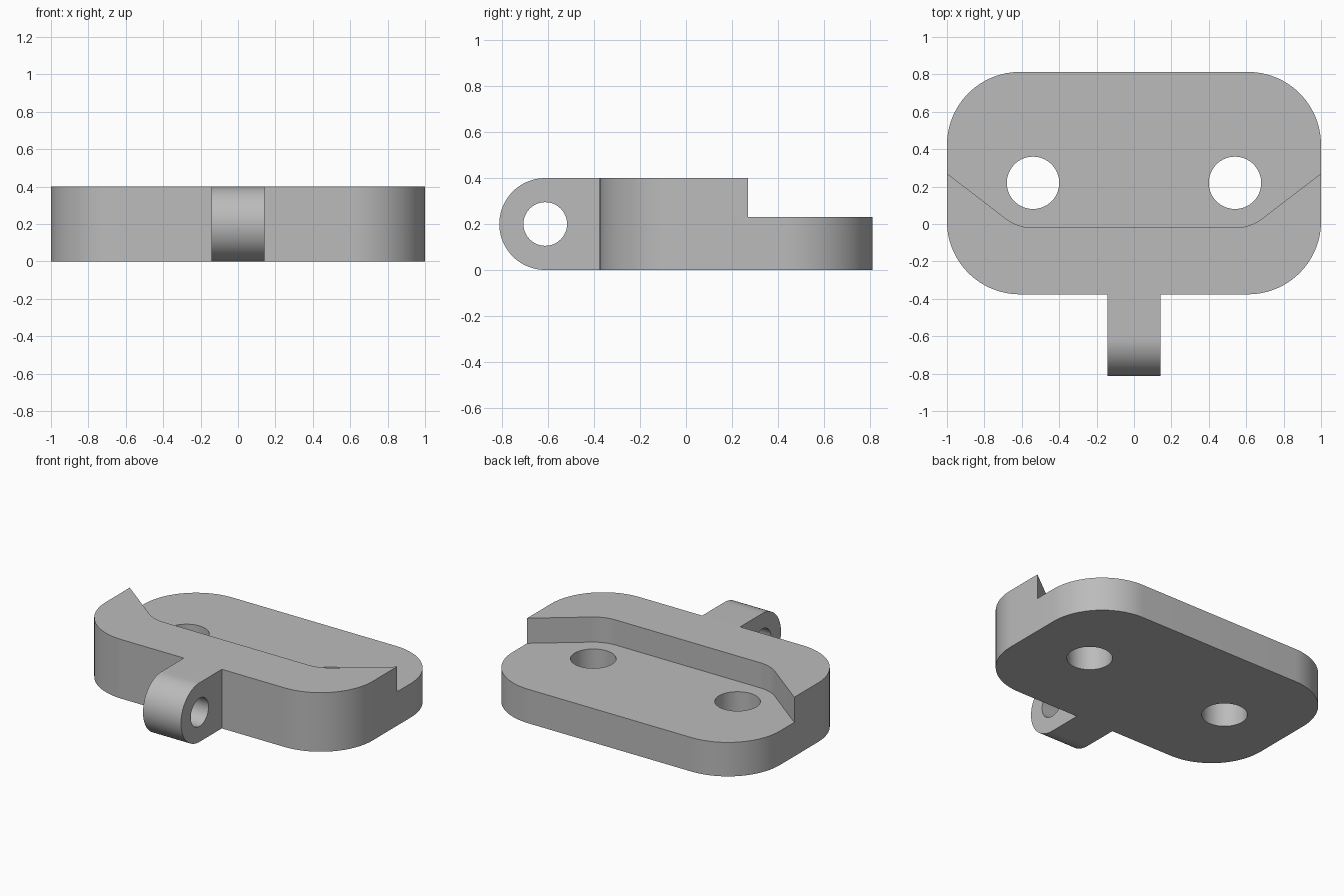
import bpy
import bmesh
from math import radians, cos, sin
from mathutils import Matrix

if "Cube" in bpy.data.objects:
    bpy.data.objects.remove(bpy.data.objects["Cube"], do_unlink=True)

grey = bpy.data.materials.new("plain grey")
grey.use_nodes = True
colour = (0.5, 0.5, 0.5, 1)
grey.diffuse_color = colour
grey.node_tree.nodes["Principled BSDF"].inputs["Base Color"].default_value = colour

HOLE_X, HOLE_Y = 0.54, 0.22


def arc(cx, cy, r, start, end, steps=24):
    angles = [radians(start + (end - start) * i / steps) for i in range(steps + 1)]
    return [(cx + r * cos(a), cy + r * sin(a)) for a in angles]


def prism(name, outline, low, high, matrix=None):
    """Extrude a flat outline between two heights."""
    bm = bmesh.new()
    face = bm.faces.new([bm.verts.new((x, y, low)) for x, y in outline])
    grown = bmesh.ops.extrude_face_region(bm, geom=[face])["geom"]
    top = [v for v in grown if isinstance(v, bmesh.types.BMVert)]
    bmesh.ops.translate(bm, verts=top, vec=(0, 0, high - low))
    if matrix:
        bmesh.ops.transform(bm, matrix=matrix, verts=bm.verts)
    bmesh.ops.recalc_face_normals(bm, faces=bm.faces)
    mesh = bpy.data.meshes.new(name)
    bm.to_mesh(mesh)
    bm.free()
    mesh.materials.append(grey)
    obj = bpy.data.objects.new(name, mesh)
    bpy.context.collection.objects.link(obj)
    return obj


def combine(target, tool, operation):
    """Apply a boolean and discard its tool object."""
    tool.hide_render = True
    mod = target.modifiers.new("boolean", 'BOOLEAN')
    mod.operation = operation
    mod.solver = 'EXACT'
    mod.object = tool
    bpy.context.view_layer.objects.active = target
    bpy.ops.object.modifier_apply(modifier=mod.name)
    bpy.data.objects.remove(tool, do_unlink=True)


# Rounded base plate
R, BACK, FRONT = 0.39, 0.813, -0.376
outline = (arc(1 - R, BACK - R, R, 0, 90) + arc(R - 1, BACK - R, R, 90, 180)
           + arc(R - 1, FRONT + R, R, 180, 270) + arc(1 - R, FRONT + R, R, 270, 360))
plate = prism("mounting_plate", outline, 0, 0.4)

# Hinge lug: side profile (y, z) swept along x
side = Matrix(((0, 0, 1, 0), (1, 0, 0, 0), (0, 1, 0, 0), (0, 0, 0, 1)))
profile = [(-0.3, 0), (-0.3, 0.4)] + arc(-0.613, 0.2, 0.2, 90, 270, 48)
lug = prism("hinge_lug", profile, -0.142, 0.142, side)
pin = prism("pin_hole", arc(-0.613, 0.2, 0.095, 0, 360, 48)[:-1], -0.3, 0.3, side)
combine(lug, pin, 'DIFFERENCE')
combine(plate, lug, 'UNION')

# Recess behind the raised front wall, curving around the screw holes
bend = arc(HOLE_X, HOLE_Y, 0.24, -90, -53, 12) + [(1.2, 0.424), (1.2, 1.2)]
recess = prism("recess", bend + [(-x, y) for x, y in reversed(bend)], 0.23, 0.6)
combine(plate, recess, 'DIFFERENCE')

# Screw holes
for sx in (-1, 1):
    circle = arc(sx * HOLE_X, HOLE_Y, 0.14, 0, 360, 64)[:-1]
    combine(plate, prism("screw_hole", circle, -0.2, 0.6), 'DIFFERENCE')

bpy.ops.object.select_all(action='DESELECT')
plate.select_set(True)
bpy.context.view_layer.objects.active = plate
bpy.ops.object.shade_smooth_by_angle(angle=radians(25))
